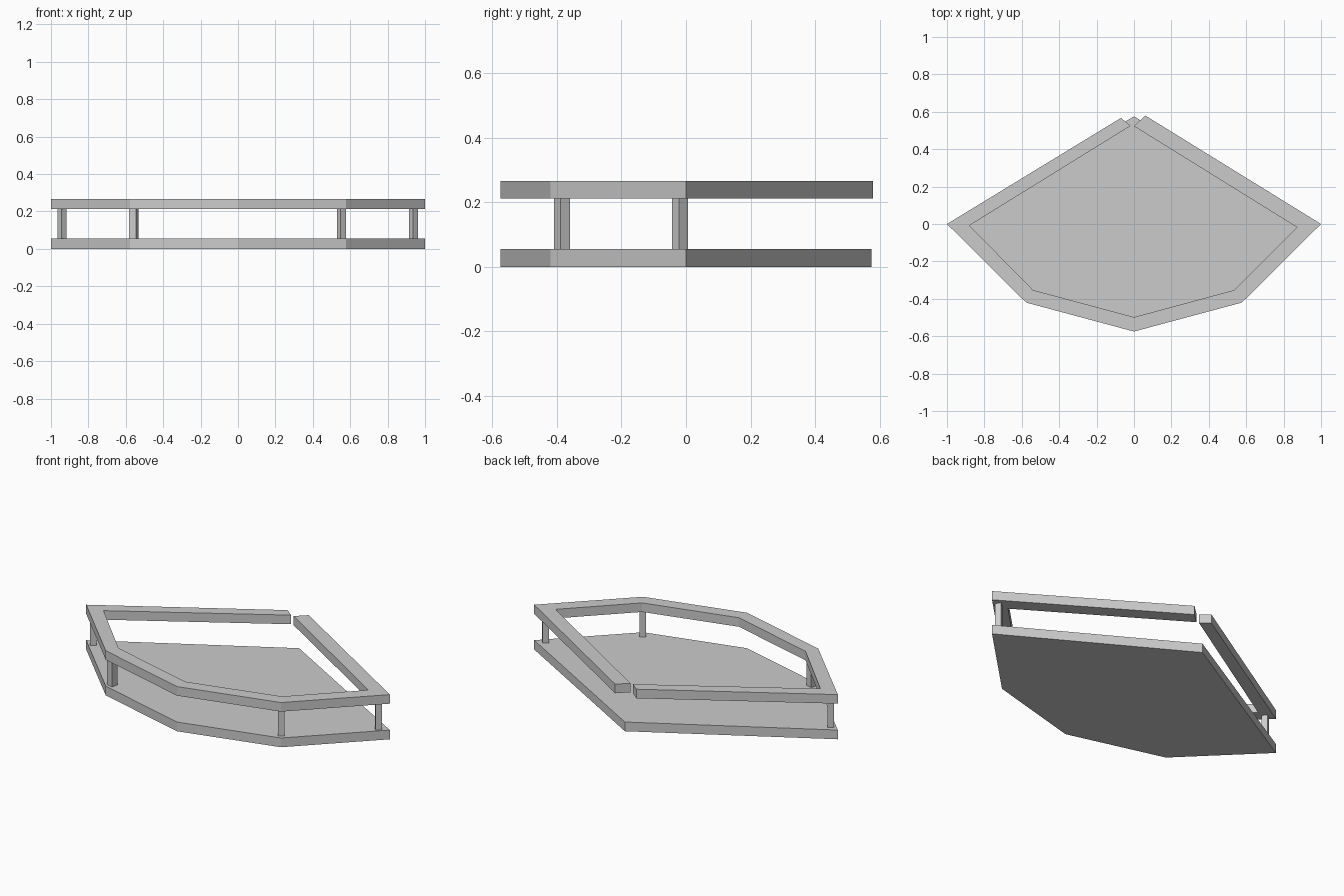
import bpy, bmesh
from math import radians
from mathutils import Matrix

if "Cube" in bpy.data.objects:
    bpy.data.objects.remove(bpy.data.objects["Cube"])


def prism(name, faces2d, z0, z1):
    """Extrude a strip of joined flat polygons from z0 up to z1."""
    bm = bmesh.new()
    cache = {}

    def vert(p):
        if p not in cache:
            cache[p] = bm.verts.new((p[0], p[1], z0))
        return cache[p]

    faces = [bm.faces.new([vert(p) for p in poly]) for poly in faces2d]
    result = bmesh.ops.extrude_face_region(bm, geom=faces, use_keep_orig=True)
    top = [g for g in result["geom"] if isinstance(g, bmesh.types.BMVert)]
    bmesh.ops.translate(bm, verts=top, vec=(0, 0, z1 - z0))
    bmesh.ops.recalc_face_normals(bm, faces=bm.faces)
    mesh = bpy.data.meshes.new(name)
    bm.to_mesh(mesh)
    bm.free()
    obj = bpy.data.objects.new(name, mesh)
    bpy.context.collection.objects.link(obj)
    return obj


BASE_TOP, RAIL_BOTTOM, RAIL_TOP = 0.055, 0.212, 0.266

# Five front corners shared by the floor and the rail
front = [(-1, 0), (-0.577, -0.42), (0, -0.575), (0.577, -0.42), (1, 0)]

# Solid floor slab
prism("floor_slab", [front + [(0, 0.575)]], 0, BASE_TOP)

# Open-ended hand rail with a small gap at the back corner
outer = [(-0.07, 0.567)] + front + [(0.06, 0.58)]
inner = [(-0.018, 0.525), (-0.88, -0.008), (-0.54, -0.353), (0, -0.498),
         (0.537, -0.353), (0.872, -0.018), (0.0, 0.523)]
prism("top_rail",
      [[outer[i], outer[i + 1], inner[i + 1], inner[i]] for i in range(len(outer) - 1)],
      RAIL_BOTTOM, RAIL_TOP)

# Square support posts: x, y, side, turn in degrees
posts = {
    "post_left": (-0.94, -0.019, 0.034, 37),
    "post_front_left": (-0.558, -0.385, 0.04, -16),
    "post_front_right": (0.554, -0.384, 0.035, 33),
    "post_right": (0.938, -0.019, 0.035, 40),
}
for name, (x, y, side, turn) in posts.items():
    h = side / 2
    obj = prism(name, [[(-h, -h), (h, -h), (h, h), (-h, h)]], BASE_TOP, RAIL_BOTTOM)
    obj.matrix_world = Matrix.Translation((x, y, 0)) @ Matrix.Rotation(radians(turn), 4, "Z")
